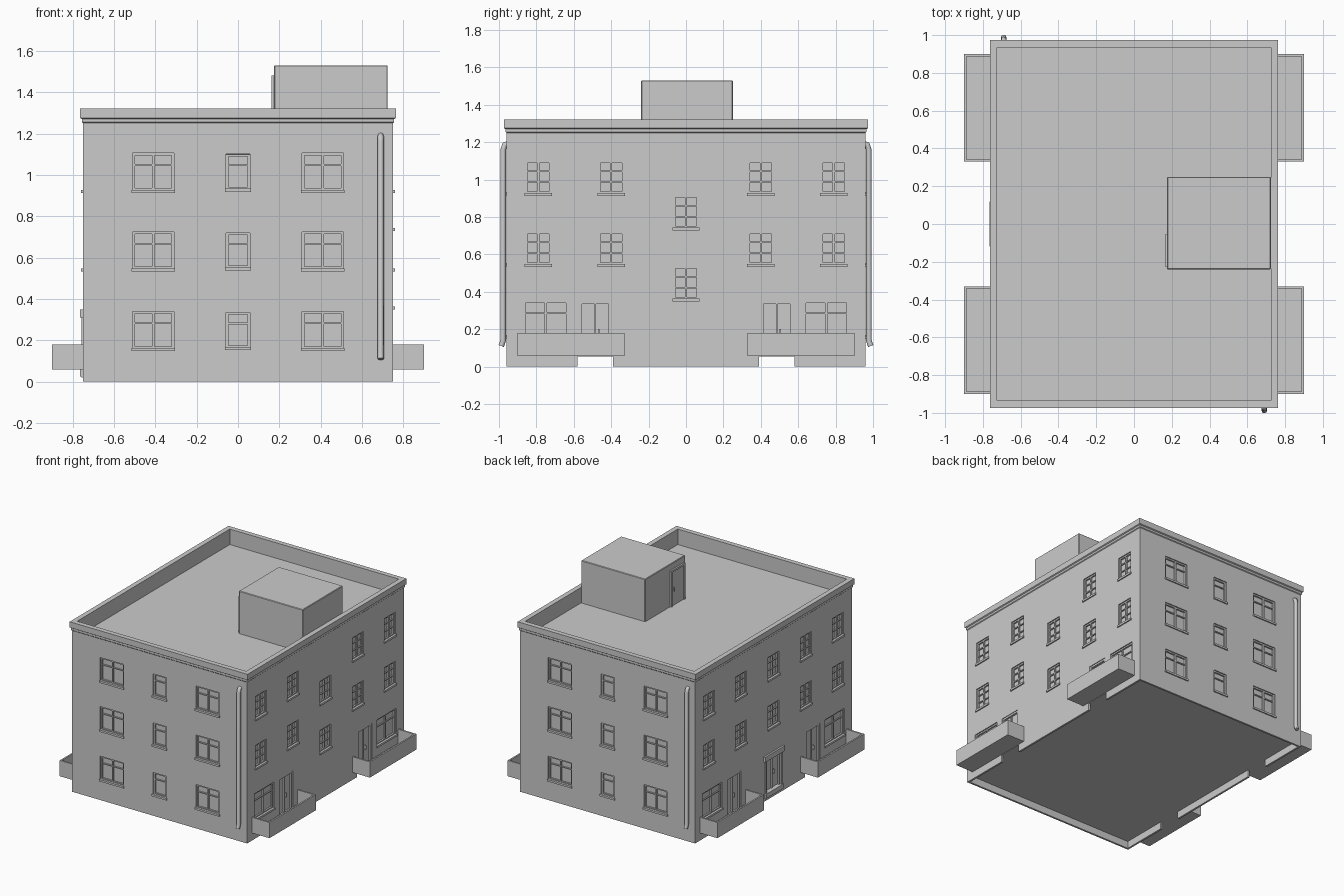
import bpy, bmesh
from math import radians
from mathutils import Matrix, Vector

cube = bpy.data.objects.get("Cube")
if cube:
    bpy.data.objects.remove(cube, do_unlink=True)

plaster = bpy.data.materials.new("plaster grey")
plaster.use_nodes = True
GREY = (0.6, 0.6, 0.6, 1)
plaster.diffuse_color = GREY
plaster.node_tree.nodes["Principled BSDF"].inputs["Base Color"].default_value = GREY

HALF_X, HALF_Y, BASE, ROOF, RECESS = 0.75, 0.96, 0.055, 1.2, 0.02
FRONT, RIGHT, BACK, LEFT = 0, 90, 180, 270


def box(bm, x, y, z, angle=0):
    """Box from three (low, high) ranges, turned about the vertical axis."""
    size = Matrix.Diagonal((x[1] - x[0], y[1] - y[0], z[1] - z[0], 1))
    mid = Vector((sum(x) / 2, sum(y) / 2, sum(z) / 2))
    turn = Matrix.Rotation(radians(angle), 4, 'Z')
    bmesh.ops.create_cube(bm, size=1, matrix=turn @ Matrix.Translation(mid) @ size)


def wall_distance(side):
    return HALF_Y if side in (FRONT, BACK) else HALF_X


def wall_box(bm, side, u, out, z):
    """Box on a wall: u runs along it, out is the distance beyond its face."""
    d = wall_distance(side)
    box(bm, u, (-d - out[1], -d - out[0]), z, side)


def make(name, bm):
    mesh = bpy.data.meshes.new(name)
    bm.to_mesh(mesh)
    bm.free()
    mesh.materials.append(plaster)
    obj = bpy.data.objects.new(name, mesh)
    bpy.context.collection.objects.link(obj)
    return obj


# Window list: side, centre, width, bottom, top, mullion, transom count
windows = []
for side in (FRONT, BACK):
    for z in (0.16, 0.545, 0.925):
        for u in (-0.41, 0.41):
            windows.append((side, u, 0.2, z, z + 0.18, True, 1))
        windows.append((side, 0, 0.115, z + 0.005, z + 0.175, False, 1))
for side in (RIGHT, LEFT):
    for z in (0.545, 0.925):
        for u in (-0.79, -0.4, 0.4, 0.79):
            windows.append((side, u, 0.135, z, z + 0.175, True, 2))
        # landing windows sit half a floor lower on the right
        low = z - 0.185 if side == RIGHT else z
        windows.append((side, 0, 0.135, low, low + 0.175, True, 2))
    for u in (-0.75, 0.75):
        windows.append((side, u, 0.24, 0.15, 0.35, True, 1))

# Doors: side, centre, width, bottom, top
doors = [(s, u, 0.17, 0.06, 0.35) for s in (RIGHT, LEFT) for u in (-0.485, 0.485)]
doors.append((LEFT, 0, 0.18, 0.06, 0.31))

# Walls: each is gridded along its opening edges, then the openings sink in
for side, word in ((FRONT, "front"), (RIGHT, "right"), (BACK, "back"), (LEFT, "left")):
    d = wall_distance(side)
    half = HALF_X + HALF_Y - d
    holes = [(u - w / 2, u + w / 2, z0, z1)
             for s, u, w, z0, z1 in [a[:5] for a in windows] + doors if s == side]
    us = sorted({round(e, 4) for h in holes for e in h[:2]} | {-half, half})
    zs = sorted({round(e, 4) for h in holes for e in h[2:]} | {BASE, 1.25})
    turn = Matrix.Rotation(radians(side), 4, 'Z')
    bm = bmesh.new()
    grid = [[bm.verts.new(turn @ Vector((u, -d, z))) for u in us] for z in zs]
    sunk = []
    for j in range(len(zs) - 1):
        for i in range(len(us) - 1):
            face = bm.faces.new((grid[j][i], grid[j][i + 1], grid[j + 1][i + 1], grid[j + 1][i]))
            u, z = (us[i] + us[i + 1]) / 2, (zs[j] + zs[j + 1]) / 2
            if any(h[0] < u < h[1] and h[2] < z < h[3] for h in holes):
                sunk.append(face)
    bm.normal_update()
    bmesh.ops.inset_region(bm, faces=sunk, thickness=0.0005, depth=-RECESS, use_even_offset=True)
    make(f"{word}_wall", bm)

# Skirt below the floor, open under the side doors
bm = bmesh.new()
for side in (FRONT, BACK):
    wall_box(bm, side, (-HALF_X, HALF_X), (-0.015, 0), (0, BASE))
for side in (RIGHT, LEFT):
    for u in ((-HALF_Y, -0.58), (-0.39, 0.39), (0.58, HALF_Y)):
        wall_box(bm, side, u, (-0.015, 0), (0, BASE))
make("base_skirt", bm)

# Underside of the ground floor
bm = bmesh.new()
corners = ((-1, -1), (-1, 1), (1, 1), (1, -1))
bm.faces.new([bm.verts.new((sx * HALF_X, sy * HALF_Y, BASE)) for sx, sy in corners])
make("floor_underside", bm)

# Cornice, parapet and roof deck: rectangular rings skinned along a profile
bm = bmesh.new()
profile = [(0, 1.25), (0.005, 1.255), (0.005, 1.27), (0.013, 1.275), (0.013, 1.32),
           (-0.025, 1.32), (-0.025, ROOF)]
rings = [[bm.verts.new((sx * (HALF_X + g), sy * (HALF_Y + g), z)) for sx, sy in corners]
         for g, z in profile]
for low, high in zip(rings, rings[1:]):
    for i in range(4):
        k = (i + 1) % 4
        bm.faces.new((low[k], low[i], high[i], high[k]))
bm.faces.new(reversed(rings[-1]))
make("cornice_and_roof", bm)

# Window frames, glazing bars and sills
frames, sills = bmesh.new(), bmesh.new()
BAR = 0.011
for side, u, w, z0, z1, mullion, transoms in windows:
    a, b = u - w / 2, u + w / 2
    depth = (-RECESS, -0.008)
    for p in (a, b - BAR):
        wall_box(frames, side, (p, p + BAR), depth, (z0, z1))
    for p in (z0, z1 - BAR):
        wall_box(frames, side, (a, b), depth, (p, p + BAR))
    if mullion:
        wall_box(frames, side, (u - BAR / 2, u + BAR / 2), depth, (z0, z1))
    for i in range(transoms):
        p = z0 + (z1 - z0) * (0.66 if transoms == 1 else (i + 1) / 3)
        wall_box(frames, side, (a, b), (-RECESS, -0.011), (p, p + 0.008))
    wall_box(sills, side, (a - 0.006, b + 0.006), (-RECESS, 0.009), (z0 - 0.012, z0 + 0.003))
make("window_frames", frames)
make("window_sills", sills)

# Doors with jambs, lintels, a centre rail and a handle
bm = bmesh.new()
for side, u, w, z0, z1 in doors:
    a, b = u - w / 2, u + w / 2
    depth = (-RECESS, -0.005)
    for p in (a, b - 0.014):
        wall_box(bm, side, (p, p + 0.014), depth, (z0, z1))
    wall_box(bm, side, (a, b), depth, (z1 - 0.014, z1))
    wall_box(bm, side, (u - 0.005, u + 0.005), (-RECESS, -0.01), (z0, z1))
    wall_box(bm, side, (u + 0.015, u + 0.022), (-RECESS, -0.004), (z0 + 0.11, z0 + 0.14))
make("doors", bm)

# Entrance surround, canopy and step
bm = bmesh.new()
for p in (-0.105, 0.09):
    wall_box(bm, LEFT, (p, p + 0.015), (-0.01, 0.008), (0.02, 0.31))
wall_box(bm, LEFT, (-0.12, 0.12), (-0.01, 0.014), (0.31, 0.35))
wall_box(bm, LEFT, (-0.105, 0.105), (-0.01, 0.014), (0.025, 0.06))
make("entrance_surround", bm)

# Balconies: open trays beside each ground floor door
T = 0.012
for side, word in ((RIGHT, "right"), (LEFT, "left")):
    for s, end in ((-1, "first"), (1, "second")):
        u0, u1 = sorted((s * 0.33, s * 0.9))
        bm = bmesh.new()
        wall_box(bm, side, (u0, u1), (0, 0.15), (0.058, 0.07))
        wall_box(bm, side, (u0, u1), (0.15 - T, 0.15), (0.058, 0.18))
        for p in (u0, u1 - T):
            wall_box(bm, side, (p, p + T), (0, 0.15), (0.058, 0.18))
        make(f"{word}_balcony_{end}", bm)

# Roof stair house with bevelled edges
bm = bmesh.new()
box(bm, (0.175, 0.724), (-0.24, 0.25), (ROOF - 0.005, 1.53))
house = make("stair_house", bm)
bevel = house.modifiers.new("bevel", 'BEVEL')
bevel.width, bevel.segments = 0.004, 1

# Stair house door and frame
bm = bmesh.new()
box(bm, (0.17, 0.18), (-0.21, -0.07), (ROOF, 1.465))
for y in (-0.225, -0.07):
    box(bm, (0.163, 0.18), (y, y + 0.015), (ROOF, 1.48))
box(bm, (0.163, 0.18), (-0.225, -0.055), (1.465, 1.48))
box(bm, (0.163, 0.18), (-0.1, -0.09), (1.31, 1.34))
make("stair_house_door", bm)

# Drainpipes, one on the front and one on the back
for s, word in ((-1, "front"), (1, "back")):
    curve = bpy.data.curves.new(f"{word}_drainpipe", 'CURVE')
    curve.dimensions = '3D'
    curve.bevel_depth, curve.bevel_resolution, curve.use_fill_caps = 0.015, 2, True
    path = [(0.955, 1.19), (0.97, 1.185), (0.977, 1.16), (0.977, 0.14), (0.988, 0.11)]
    line = curve.splines.new('POLY')
    line.points.add(len(path) - 1)
    for point, (y, z) in zip(line.points, path):
        point.co = (-s * 0.69, s * y, z, 1)
    curve.materials.append(plaster)
    pipe = bpy.data.objects.new(f"{word}_drainpipe", curve)
    bpy.context.collection.objects.link(pipe)
